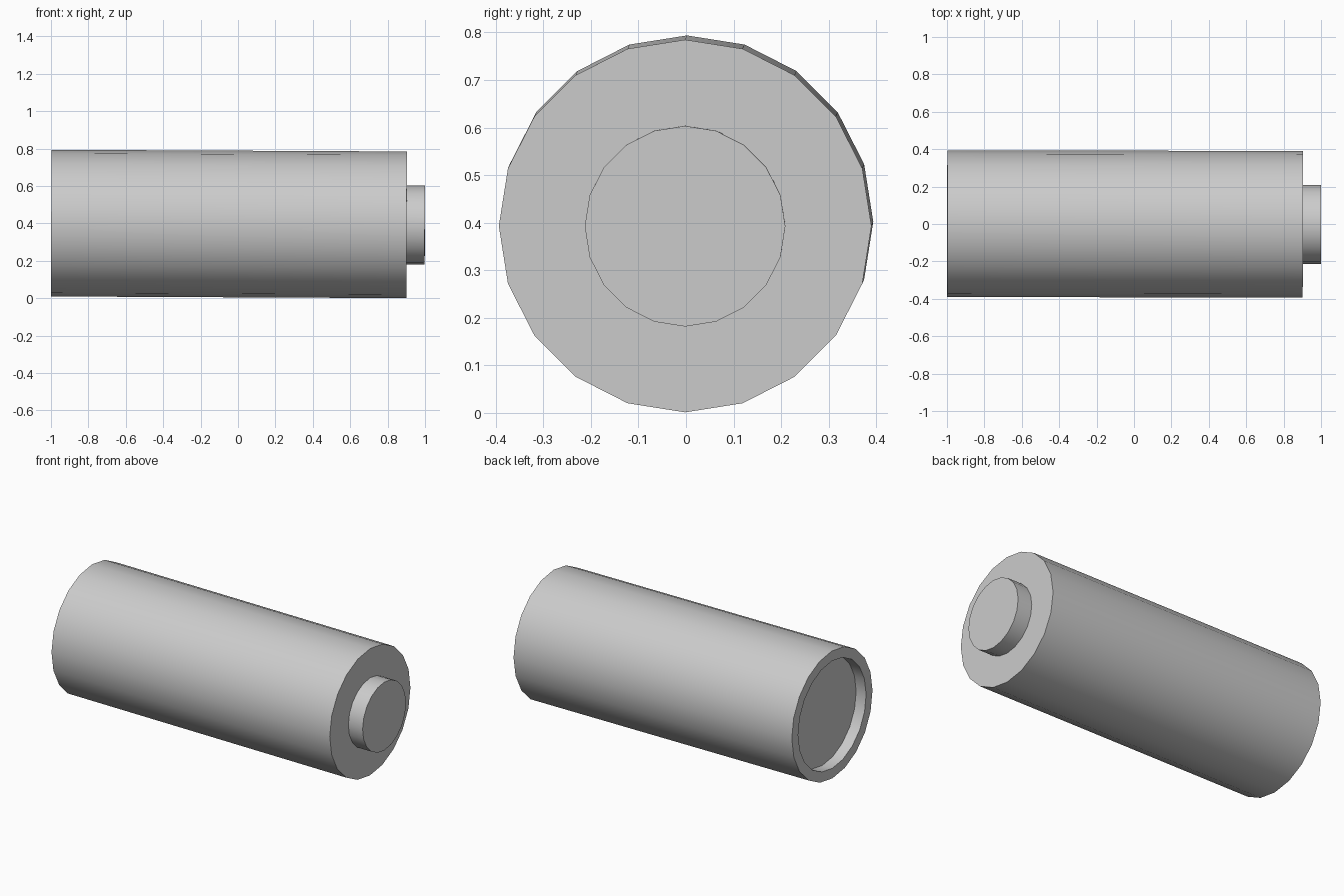
import bpy, bmesh, math

if "Cube" in bpy.data.objects:
    bpy.data.objects.remove(bpy.data.objects["Cube"])

SIDES = 20
TILT_Y, TILT_Z = 0.0047, -0.002   # the cell lies very slightly askew


def lathe(name, profile):
    """Revolve (x, radius) points round the x axis; cap both ends."""
    bm = bmesh.new()
    rings = []
    for x, r in profile:
        angles = [2 * math.pi * i / SIDES for i in range(SIDES)]
        rings.append([bm.verts.new((x, r * math.sin(a), r * math.cos(a))) for a in angles])
    for a, b in zip(rings, rings[1:]):
        for i in range(SIDES):
            j = (i + 1) % SIDES
            bm.faces.new((a[i], a[j], b[j], b[i]))
    bm.faces.new(rings[0])
    bm.faces.new(rings[-1])
    bmesh.ops.recalc_face_normals(bm, faces=bm.faces)
    mesh = bpy.data.meshes.new(name)
    bm.to_mesh(mesh)
    bm.free()
    obj = bpy.data.objects.new(name, mesh)
    bpy.context.collection.objects.link(obj)
    obj.location = (0, 0, 0.397)
    obj.rotation_euler = (0, TILT_Y, TILT_Z)
    bpy.ops.object.select_all(action='DESELECT')
    obj.select_set(True)
    bpy.context.view_layer.objects.active = obj
    bpy.ops.object.shade_smooth_by_angle(angle=math.radians(35))
    return obj


# One closed body: recessed base, rim, long case, shoulder and raised terminal
lathe("battery_body", [
    (-0.93, 0.33),    # recess floor
    (-0.998, 0.33),   # recess mouth
    (-0.998, 0.392),  # outer rim
    (0.902, 0.392),   # shoulder edge
    (0.902, 0.211),   # terminal base
    (0.999, 0.211),   # terminal tip
])
